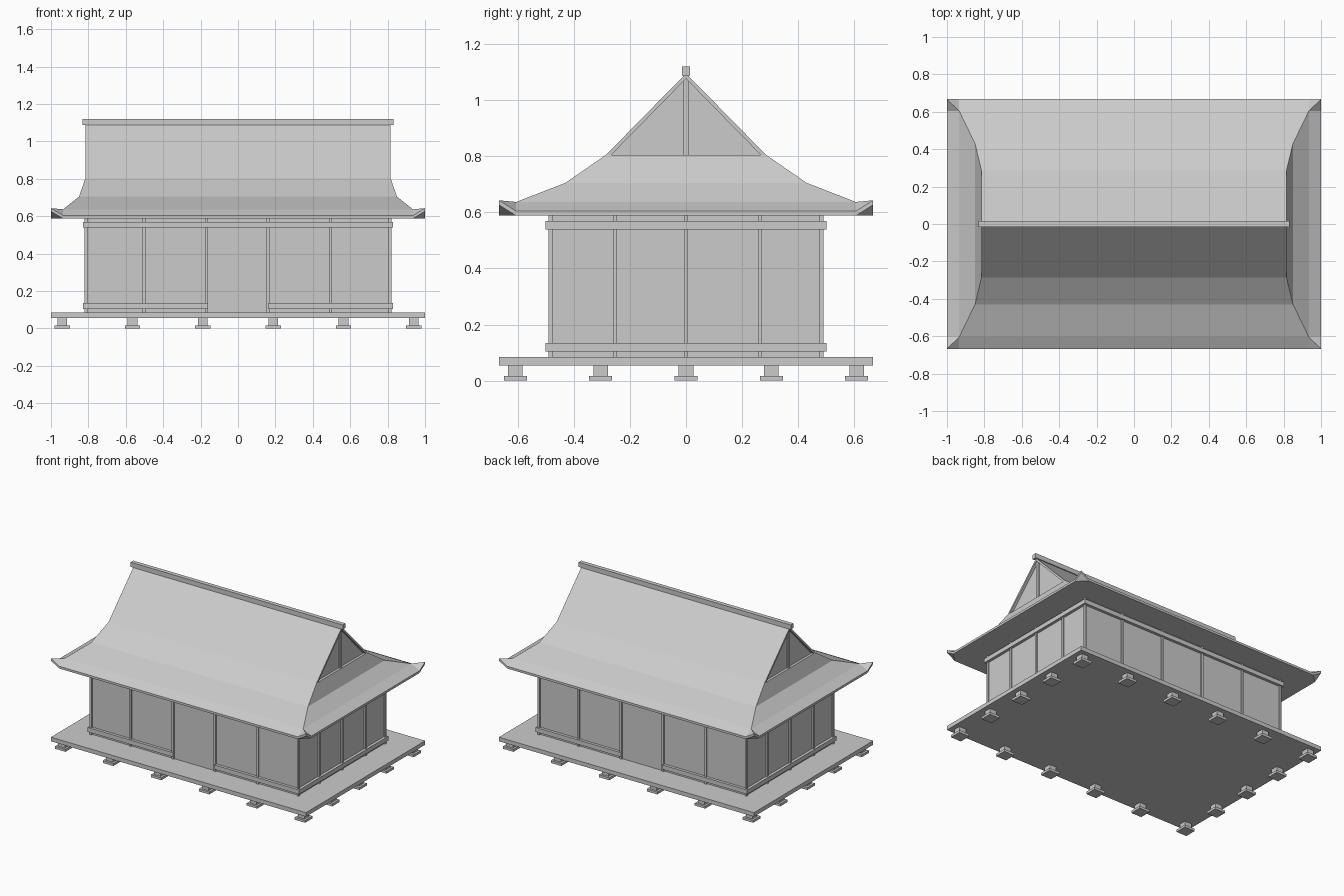
import bpy, bmesh

if "Cube" in bpy.data.objects:
    bpy.data.objects.remove(bpy.data.objects["Cube"])


def make(name, bm):
    bmesh.ops.recalc_face_normals(bm, faces=bm.faces[:])
    me = bpy.data.meshes.new(name)
    bm.to_mesh(me)
    bm.free()
    ob = bpy.data.objects.new(name, me)
    bpy.context.collection.objects.link(ob)
    return ob


def box(name, x0, x1, y0, y1, z0, z1):
    bm = bmesh.new()
    bmesh.ops.create_cube(bm, size=1)
    for v in bm.verts:
        v.co = (x1 if v.co.x > 0 else x0, y1 if v.co.y > 0 else y0, z1 if v.co.z > 0 else z0)
    return make(name, bm)


def post(name, x, y, r, z0, z1):
    return box(name, x - r, x + r, y - r, y + r, z0, z1)


def prism(name, profile, hx):
    # (y, z) outline extruded along x
    bm = bmesh.new()
    f = bm.faces.new([bm.verts.new((-hx, y, z)) for y, z in profile])
    new = bmesh.ops.extrude_face_region(bm, geom=[f])["geom"]
    bmesh.ops.translate(bm, vec=(2 * hx, 0, 0), verts=[g for g in new if isinstance(g, bmesh.types.BMVert)])
    return make(name, bm)


# floor deck and the feet around its edge
box("floor_deck", -1, 1, -.667, .667, .055, .084)
xs = [-.94, -.564, -.188, .188, .564, .94]
ys = [-.608, -.304, 0, .304, .608]
for x in xs:
    for y in ys:
        if abs(x) > .9 or abs(y) > .6:
            post("foot_pad", x, y, .041, 0, .017)
            post("foot_post", x, y, .026, .017, .055)

# walls and columns
box("wall_core", -.81, .81, -.48, .48, .084, .588)
cx = [-.813, -.503, -.169, .16, .495, .812]
cy = [-.485, -.253, 0, .264, .482]
for x in cx:
    for s in (-1, 1):
        post("column", x * -s, s * .483, .0075, .084, .588)
for y in cy[1:-1]:
    for s in (-1, 1):
        post("column", s * .813, y * s, .0075, .084, .588)

# tie beams: upper full ring, lower ring broken at the doors
for s in (-1, 1):
    for z0, z1 in ((.104, .135), (.539, .57)):
        x0, x1 = sorted((s * .80, s * .83))
        box("side_beam", x0, x1, -.5, .5, z0, z1)
    y0, y1 = sorted((s * .47, s * .5))
    box("upper_beam", -.80, .80, y0, y1, .539, .57)
    for t in (-1, 1):
        x0, x1 = sorted((t * .16, t * .80))
        box("lower_beam", x0, x1, y0, y1, .104, .135)

# lower hipped roof with upturned corners
bm = bmesh.new()
signs = [(1, -1), (1, 1), (-1, 1), (-1, -1)]


def ring(x, y, z):
    return [bm.verts.new((sx * x, sy * y, z)) for sx, sy in signs]


levels = [ring(.815, .285, .805), ring(.85, .43, .705), ring(.935, .605, .637)]
A, T, B = ring(.935, .667, .604), ring(1, .667, .643), ring(1, .605, .604)
a, t, b = ring(.935, .667, .588), ring(1, .667, .627), ring(1, .605, .588)
bm.faces.new(levels[0])
under = []
for c in range(4):
    n = (c + 1) % 4
    E, e = (B, b) if c % 2 == 0 else (A, a)
    for u, l in zip(levels, levels[1:] + [E]):
        bm.faces.new((u[c], u[n], l[n], l[c]))
    bm.faces.new((E[c], E[n], e[n], e[c]))
    for P, p in ((A, a), (B, b)):
        bm.faces.new((levels[2][c], P[c], T[c]))
        bm.faces.new((P[c], T[c], t[c], p[c]))
    bm.faces.new((a[c], t[c], b[c]))
    under += [e[c], e[n]]
bm.faces.new(under)
make("lower_roof", bm)

# upper gabled roof, recessed gable wall, king posts and ridge
prism("upper_roof", [(-.285, .805), (0, 1.095), (.285, .805), (.266, .805), (0, 1.076), (-.266, .805)], .815)
prism("gable_wall", [(-.267, .804), (0, 1.077), (.267, .804)], .797)
for s in (-1, 1):
    x0, x1 = sorted((s * .79, s * .808))
    box("gable_post", x0, x1, -.009, .009, .804, 1.075)
box("ridge_beam", -.832, .832, -.015, .015, 1.087, 1.12)
